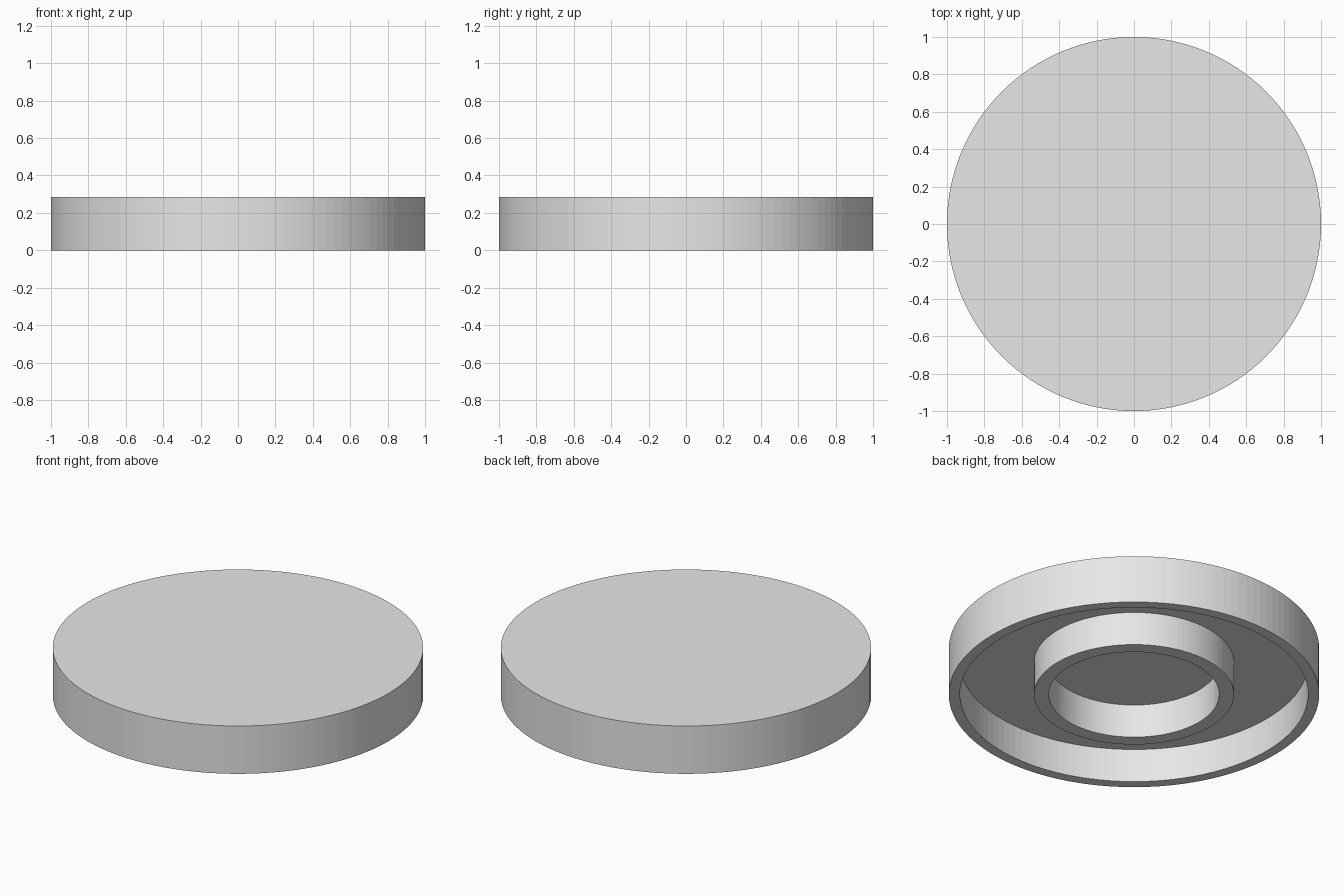
import bpy
import bmesh
import math

if "Cube" in bpy.data.objects:
    bpy.data.objects.remove(bpy.data.objects["Cube"])

SIDES = 128

grey = bpy.data.materials.new("light grey")
grey.diffuse_color = (0.8, 0.8, 0.8, 1.0)
grey.use_nodes = True
grey.node_tree.nodes["Principled BSDF"].inputs["Base Color"].default_value = grey.diffuse_color

# Half cross-section (radius, height), from the underside centre to the top centre
HEIGHT, FLOOR = 0.285, 0.20
profile = [
    (0.46, FLOOR), (0.46, 0.0), (0.54, 0.0), (0.54, FLOOR),   # inner ring
    (0.94, FLOOR), (0.94, 0.0), (1.0, 0.0), (1.0, HEIGHT),    # outer rim
]

bm = bmesh.new()
rings = []
for r, z in profile:
    rings.append([
        bm.verts.new((r * math.cos(2 * math.pi * i / SIDES),
                      r * math.sin(2 * math.pi * i / SIDES), z))
        for i in range(SIDES)
    ])

# Walls and annular faces
for a, b in zip(rings, rings[1:]):
    for i in range(SIDES):
        j = (i + 1) % SIDES
        bm.faces.new((a[i], a[j], b[j], b[i]))

# Recessed underside disc and flat top
bm.faces.new(rings[0])
bm.faces.new(rings[-1])
bmesh.ops.recalc_face_normals(bm, faces=bm.faces[:])

mesh = bpy.data.meshes.new("round_lid")
bm.to_mesh(mesh)
bm.free()
mesh.materials.append(grey)
lid = bpy.data.objects.new("round_lid", mesh)
bpy.context.collection.objects.link(lid)
